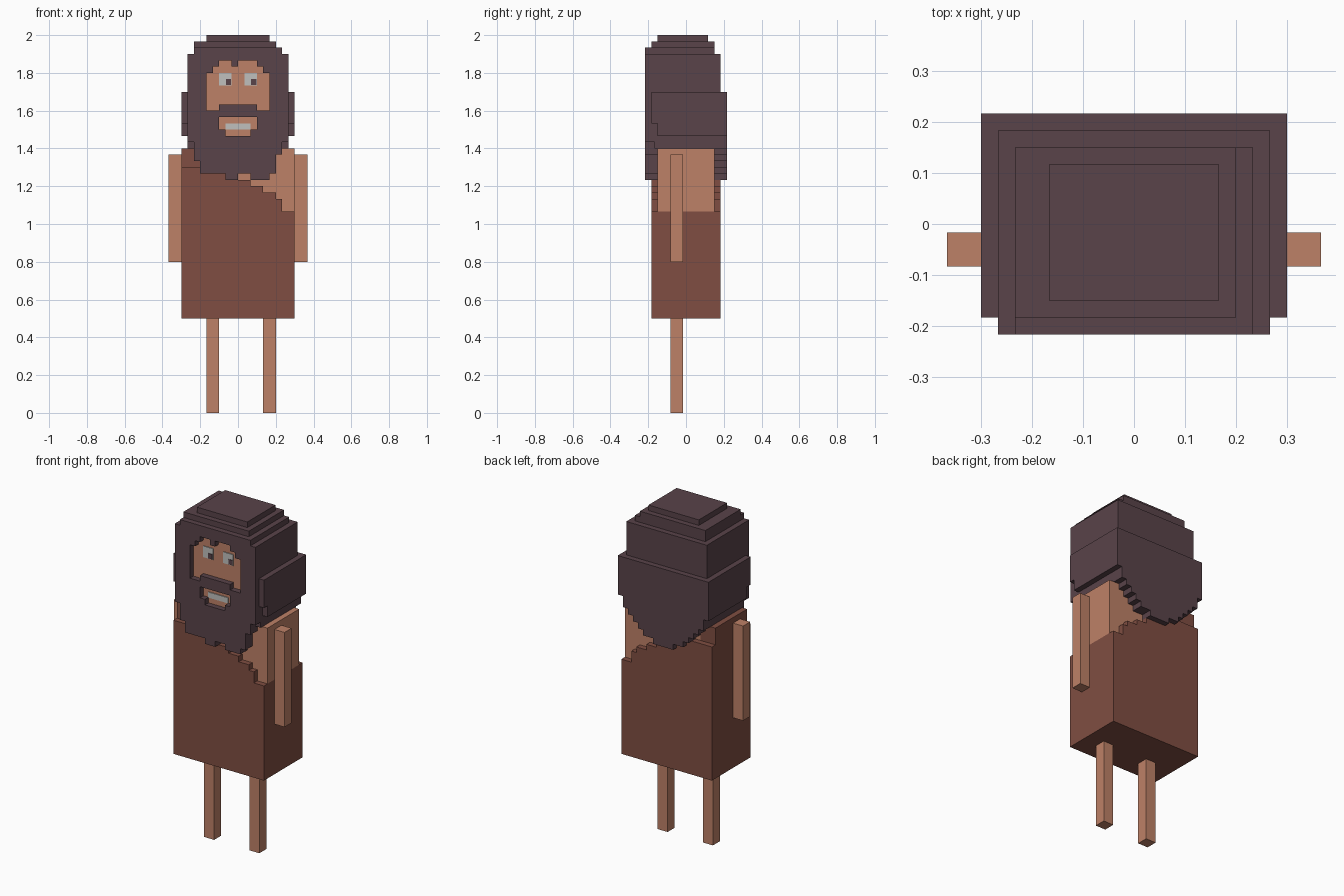
import bpy, bmesh

U = 1 / 30  # size of one block

cube = bpy.data.objects.get("Cube")
if cube:
    bpy.data.objects.remove(cube, do_unlink=True)


def material(name, rgb):
    m = bpy.data.materials.new(name)
    m.use_nodes = True
    m.diffuse_color = (*rgb, 1)
    m.node_tree.nodes["Principled BSDF"].inputs["Base Color"].default_value = (*rgb, 1)
    return m


HAIR = material("dark hair", (0.100, 0.056, 0.067))
SKIN = material("tan skin", (0.515, 0.220, 0.136))
CLOTH = material("brown cloth", (0.215, 0.076, 0.054))
WHITE = material("off white", (0.53, 0.53, 0.51))


def finish(name, bm, mat):
    bmesh.ops.remove_doubles(bm, verts=bm.verts, dist=1e-5)
    bmesh.ops.recalc_face_normals(bm, faces=bm.faces)
    me = bpy.data.meshes.new(name)
    bm.to_mesh(me)
    bm.free()
    me.materials.append(mat)
    ob = bpy.data.objects.new(name, me)
    bpy.context.scene.collection.objects.link(ob)
    return ob


def box(name, mat, x, y, z):
    """Box from (min, max) ranges in blocks."""
    bm = bmesh.new()
    bmesh.ops.create_cube(bm, size=1)
    for v in bm.verts:
        for i, (a, b) in enumerate((x, y, z)):
            v.co[i] = (a if v.co[i] < 0 else b) * U
    return finish(name, bm, mat)


def slab(name, mat, cells, y0, y1):
    """Plate made of unit cells (x, z), with walls only along its outline."""
    bm = bmesh.new()

    def quad(*pts):
        bm.faces.new([bm.verts.new((x * U, y * U, z * U)) for x, y, z in pts])

    for x, z in cells:
        ring = [(x, z), (x + 1, z), (x + 1, z + 1), (x, z + 1)]
        for y in (y0, y1):
            quad(*[(a, y, b) for a, b in ring])
        sides = [(x, z - 1), (x + 1, z), (x, z + 1), (x - 1, z)]
        for i, n in enumerate(sides):
            if n not in cells:
                (a, b), (c, d) = ring[i], ring[(i + 1) % 4]
                quad((a, y0, b), (c, y0, d), (c, y1, d), (a, y1, b))
    bmesh.ops.remove_doubles(bm, verts=bm.verts, dist=1e-5)
    bmesh.ops.dissolve_limit(bm, angle_limit=0.01, verts=bm.verts, edges=bm.edges)
    return finish(name, bm, mat)


def rect(x0, x1, z0, z1):
    return {(x, z) for x in range(x0, x1) for z in range(z0, z1)}


# Legs and arms
for side, x in (("right", -5), ("left", 4)):
    box(side + "_leg", SKIN, (x, x + 2), (-2.5, -0.5), (0, 15))
for side, x in (("right", -11), ("left", 9)):
    box(side + "_arm", SKIN, (x, x + 2), (-2.5, -0.5), (24, 41))

# Torso: bare left shoulder, cloth over the right one
box("robe_body", CLOTH, (-9, 9), (-5.5, 5.5), (15, 32))
box("robe_shoulder", CLOTH, (-9, -6), (-4.5, 4.5), (32, 42))
box("bare_shoulder", SKIN, (-6, 9), (-4.5, 4.5), (32, 42))
robe_top = [39] * 5 + [38] * 3 + [37] * 3 + [36] * 2 + [35] * 2 + [34, 32, 32]
robe_cells = {(x - 9, z) for x, t in enumerate(robe_top) for z in range(32, t)}
slab("robe_front", CLOTH, robe_cells, -5.5, -4.5)
slab("robe_back", CLOTH, robe_cells, 4.5, 5.5)

# Head: core and stepped crown
box("hair_core", HAIR, (-8, 8), (-5, 5.5), (42, 57))
box("crown_low", HAIR, (-7, 7), (-6.5, 4.5), (57, 58))
box("crown_middle", HAIR, (-7, 6), (-5.5, 4.5), (58, 59))
box("crown_top", HAIR, (-5, 5), (-4.5, 3.5), (59, 60))

# Front hair and beard with openings for the face and mouth
beard = [43, 40, 38, 38, 38, 38, 37, 37, 38, 38, 37, 37, 37, 38, 41, 43]
face = (rect(-5, 5, 48, 54) | rect(-4, 4, 54, 55) | rect(-3, -1, 55, 56)
        | rect(0, 3, 55, 56)) - rect(-3, 3, 48, 49)
mouth = rect(-3, 3, 45, 47) | rect(-2, 2, 44, 45)
front = {(x - 8, z) for x, b in enumerate(beard) for z in range(b, 57)}
slab("beard_and_fringe", HAIR, front - face - mouth, -6.5, -4.5)
box("face", SKIN, (-6, 6), (-5.5, -4.7), (43.5, 56.5))

# Back hair with ragged hem, and thick side hair
half = [37, 37, 38, 38, 39, 40, 41, 42, 44]
back = {(x, z) for i, b in enumerate(half) for x in (i, -1 - i) for z in range(b, 51)}
slab("back_hair", HAIR, back, 4.5, 6.5)
for side, x in (("right", -9), ("left", 8)):
    box(side + "_side_hair", HAIR, (x, x + 1), (-5.5, 4.5), (46, 51))
    box(side + "_side_hair_hem", HAIR, (x, x + 1), (-4.5, 4.5), (44, 46))

# Eyes and teeth as thin plates
for side, x in (("right", -3), ("left", 1)):
    box(side + "_eye", WHITE, (x, x + 2), (-5.65, -5.5), (52, 54))
    box(side + "_pupil", HAIR, (x + 1.1, x + 1.9), (-5.75, -5.6), (52.1, 53))
box("teeth", WHITE, (-2, 2), (-5.65, -5.5), (45, 46))
